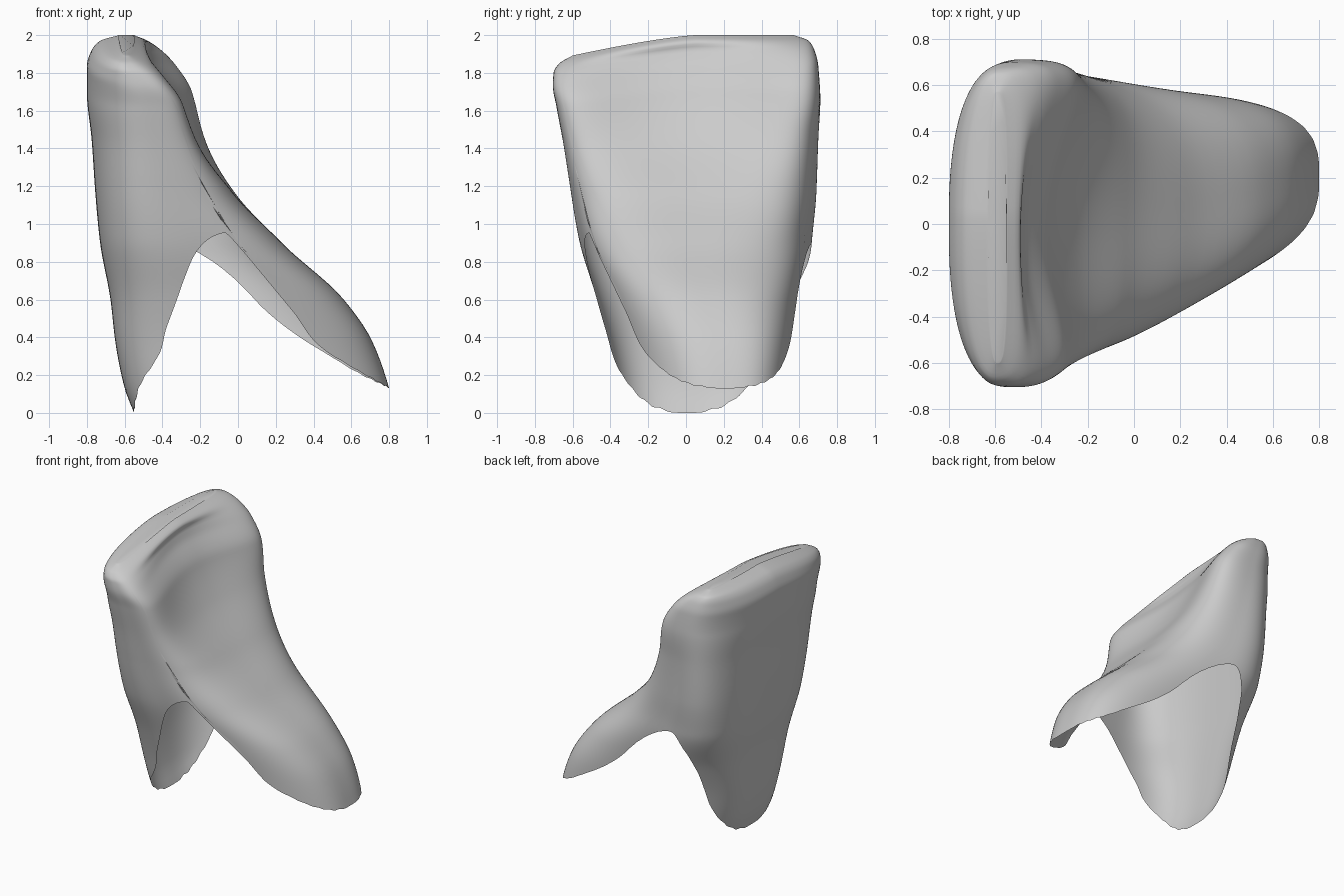
import bpy, bmesh, math

cube = bpy.data.objects.get("Cube")
if cube:
    bpy.data.objects.remove(cube)

COLS, ROWS = 240, 60

# Horizontal sections: z, left x, right x, left-side y range, right-side y range, hollow
SECTIONS = [
    (0.00, -0.55, 0.83, -0.42, 0.43, -0.13, 0.52, 0.0),
    (0.13, -0.60, 0.80, -0.46, 0.48, -0.15, 0.56, 0.0),
    (0.38, -0.65, 0.71, -0.51, 0.54, -0.21, 0.58, 0.0),
    (0.60, -0.675, 0.56, -0.56, 0.62, -0.30, 0.57, 0.0),
    (0.90, -0.73, 0.25, -0.62, 0.73, -0.47, 0.56, 0.02),
    (1.16, -0.755, 0.05, -0.65, 0.75, -0.55, 0.60, 0.08),
    (1.45, -0.775, -0.07, -0.67, 0.74, -0.62, 0.65, 0.20),
    (1.70, -0.80, -0.13, -0.70, 0.72, -0.67, 0.70, 0.27),
    (1.84, -0.80, -0.23, -0.71, 0.70, -0.70, 0.70, 0.25),
    (1.92, -0.775, -0.33, -0.71, 0.68, -0.69, 0.68, 0.18),
    (1.97, -0.73, -0.44, -0.68, 0.65, -0.66, 0.65, 0.06),
    (2.00, -0.63, -0.55, -0.60, 0.57, -0.60, 0.57, 0.0),
]

# Height of the open lower rim along the front and back, from left wall to right wall
FRONT_RIM = [(-1, 0.0), (-0.95, 0.06), (-0.87, 0.15), (-0.66, 0.33), (-0.58, 0.45),
             (-0.30, 0.70), (0.06, 0.88), (0.30, 0.94), (0.43, 0.953), (0.475, 0.89),
             (0.49, 0.70), (0.505, 0.52), (0.54, 0.39), (0.75, 0.25), (1, 0.13)]
BACK_RIM = [(-1, 0.0), (-0.95, 0.06), (-0.80, 0.28), (-0.68, 0.58), (-0.50, 0.76),
            (-0.20, 0.89), (0.0, 0.85), (0.15, 0.75), (0.27, 0.55), (0.42, 0.42),
            (0.63, 0.30), (0.80, 0.21), (1, 0.13)]


def smooth_lookup(table, k):
    """Interpolate rows of a table with a limited cubic so nothing overshoots."""
    n = len(table)
    i = 0
    while i < n - 2 and k > table[i + 1][0]:
        i += 1
    a, b = table[i], table[i + 1]
    h = b[0] - a[0]
    t = min(max((k - a[0]) / h, 0), 1)

    def slope(j, c):
        if j == 0 or j == n - 1:
            p, q = (0, 1) if j == 0 else (n - 2, n - 1)
            return (table[q][c] - table[p][c]) / (table[q][0] - table[p][0])
        s0 = (table[j][c] - table[j - 1][c]) / (table[j][0] - table[j - 1][0])
        s1 = (table[j + 1][c] - table[j][c]) / (table[j + 1][0] - table[j][0])
        return 0 if s0 * s1 <= 0 else 2 * s0 * s1 / (s0 + s1)

    return [(2 * t**3 - 3 * t**2 + 1) * a[c] + (t**3 - 2 * t**2 + t) * h * slope(i, c)
            + (3 * t**2 - 2 * t**3) * b[c] + (t**3 - t**2) * h * slope(i + 1, c)
            for c in range(1, len(a))]


def section_corner(ang, z):
    """Rounded-box outline whose left corners grow rounder toward the top."""
    c, s = math.cos(ang), math.sin(ang)
    power = 3.0 if c > 0 else 3.0 - 0.5 * min(max((z - 0.9) / 0.8, 0), 1)
    return [math.copysign(abs(w) ** (2 / power), w) for w in (c, s)]


def surface_point(ang, z):
    u, v = section_corner(ang, z)
    xl, xr, l0, l1, r0, r1, hollow = smooth_lookup(SECTIONS, z)
    f = (u + 1) / 2
    y0, y1 = l0 + (r0 - l0) * f, l1 + (r1 - l1) * f
    x = xl + (xr - xl) * f
    # sunken middle and fuller back corner on the sloping wall
    x += hollow * max(u, 0) * (0.15 * v - 0.9 * (1 - v * v))
    y = (y0 + y1) / 2 + v * (y1 - y0) / 2
    # the top edge drops toward the front
    lift = max(0, (z - 1.2) / 0.8)
    drop = min(max((0.05 - y) / 0.75, 0), 1)
    return x, y, z - 0.13 * lift * drop ** 1.3


# Open two-legged shell
bm = bmesh.new()
grid = []
for i in range(COLS):
    ang = 2 * math.pi * i / COLS
    u, v = section_corner(ang, 0)
    rim = smooth_lookup(FRONT_RIM if v < 0 else BACK_RIM, u)[0]
    # slightly ragged hem on the leg ends
    rim += 0.006 * (1 + math.sin(i * 0.9)) * max(0, 1 - rim / 0.35) * (abs(v) > 0.2)
    column = []
    for j in range(ROWS + 1):
        t = 1 - (1 - j / ROWS) ** 1.6
        column.append(bm.verts.new(surface_point(ang, rim + (2.0 - rim) * t)))
    grid.append(column)

for i in range(COLS):
    a, b = grid[i], grid[(i + 1) % COLS]
    for j in range(ROWS):
        bm.faces.new((a[j], b[j], b[j + 1], a[j + 1]))
bm.faces.new([c[ROWS] for c in grid])

mesh = bpy.data.meshes.new("two_legged_shell")
bm.to_mesh(mesh)
bm.free()
shell = bpy.data.objects.new("two_legged_shell", mesh)
bpy.context.collection.objects.link(shell)

# Plain grey material
grey = bpy.data.materials.new("plain_grey")
grey.use_nodes = True
grey.diffuse_color = (0.6, 0.6, 0.6, 1)
grey.node_tree.nodes["Principled BSDF"].inputs["Base Color"].default_value = (0.6, 0.6, 0.6, 1)
mesh.materials.append(grey)

bpy.ops.object.select_all(action='DESELECT')
shell.select_set(True)
bpy.context.view_layer.objects.active = shell
bpy.ops.object.shade_smooth_by_angle(angle=math.radians(60))
